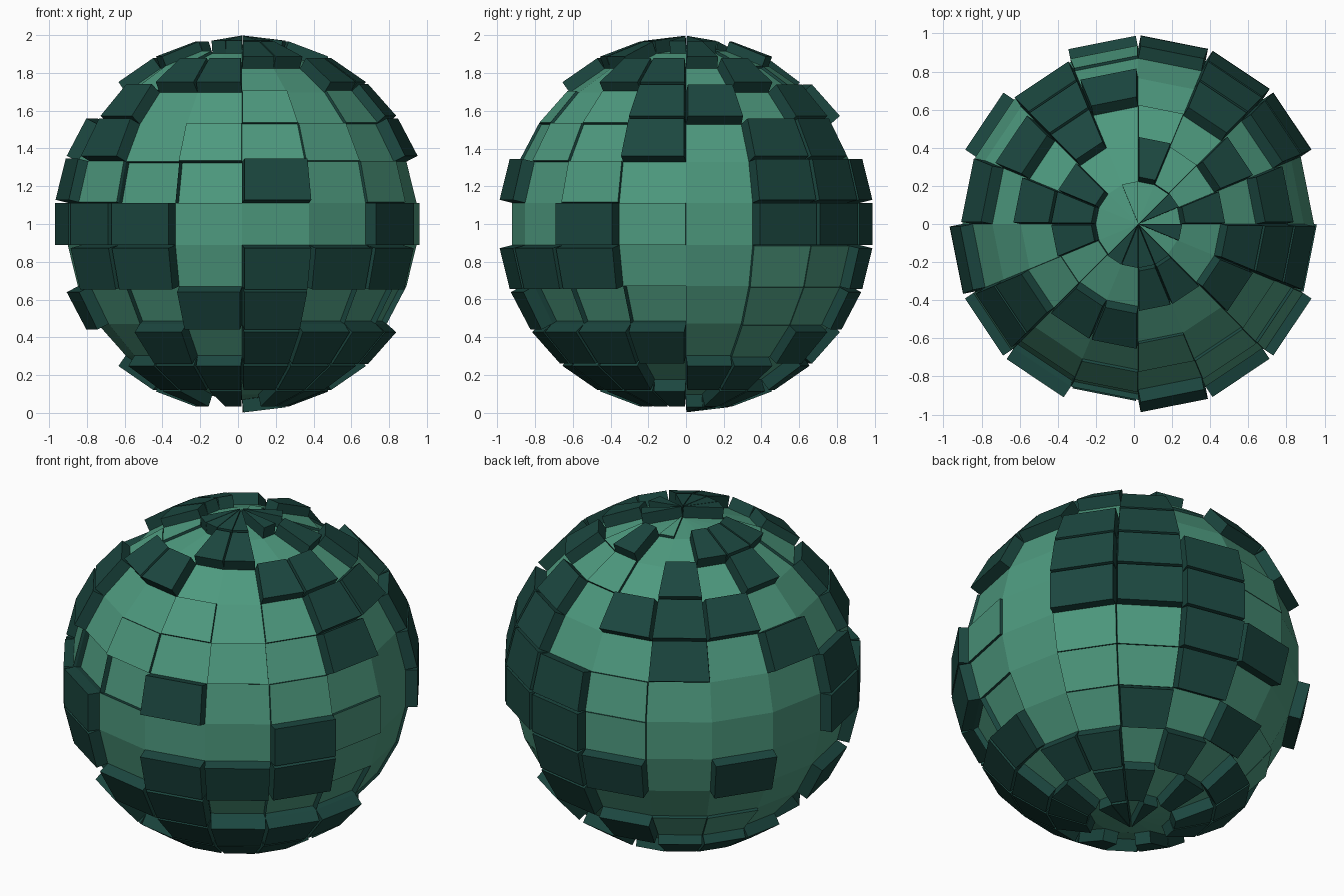
import bpy, bmesh, math

if "Cube" in bpy.data.objects:
    bpy.data.objects.remove(bpy.data.objects["Cube"])

R, SEG, RINGS = 0.93, 16, 13
HEIGHT = {"D": 0.068, "l": 0.015, "s": -0.03}
# Panel map, top ring to bottom ring, counter-clockwise from +x:
# L = flush light, l = slightly raised light, s = sunk light, D = raised dark block
PANELS = [
    "LDLLlLLLLLDDDDLD",
    "DLlDLLDDDlLLDDLL",
    "LDLlLDLDLlDDLLDD",
    "DLDLDDDLLDLLlLlD",
    "LDDLLDLDLDLlLlLD",
    "LDDDlLLLDlssDLlL",
    "LDDDlLLLDDDLLLDl",
    "LllDDLDLLDDLDDDL",
    "LllDLLLLDLsDDsss",
    "LlDLDllLLLDLDDDD",
    "DDLDLDDDLDDDDDDL",
    "LDDLDLDDLDLDLDDD",
    "DDLDLLLLLLLLLLLL",
]


def material(name, rgb):
    m = bpy.data.materials.new(name)
    m.diffuse_color = (*rgb, 1)
    m.use_nodes = True
    m.node_tree.nodes["Principled BSDF"].inputs["Base Color"].default_value = m.diffuse_color
    return m


def panel_kind(face):
    c = face.calc_center_median()
    col = int((math.atan2(c.y, c.x) % math.tau) / math.tau * SEG) % SEG
    polar = math.acos(max(-1, min(1, c.z / c.length)))
    return PANELS[min(RINGS - 1, int(polar / math.pi * RINGS))][col]


# Base sphere
bm = bmesh.new()
bmesh.ops.create_uvsphere(bm, u_segments=SEG, v_segments=RINGS, radius=R)
bm.normal_update()
groups = {kind: [] for kind in HEIGHT}
for f in bm.faces:
    kind = panel_kind(f)
    if kind in groups:
        groups[kind].append(f)

# Raised and sunk panels, each moved along its own normal with dark walls
for kind, faces in groups.items():
    caps = bmesh.ops.extrude_discrete_faces(bm, faces=faces)["faces"]
    for cap in caps:
        cap.normal_update()
        offset = cap.normal * HEIGHT[kind]
        for v in cap.verts:
            v.co += offset
        for e in cap.edges:
            for wall in e.link_faces:
                wall.material_index = 1
        cap.material_index = 1 if kind == "D" else 0

bmesh.ops.translate(bm, verts=bm.verts, vec=(0.022, 0, 1.0))
mesh = bpy.data.meshes.new("panelled_sphere")
bm.to_mesh(mesh)
bm.free()
mesh.materials.append(material("light_green", (0.075, 0.32, 0.21)))
mesh.materials.append(material("dark_green", (0.011, 0.062, 0.05)))
bpy.context.collection.objects.link(bpy.data.objects.new("panelled_sphere", mesh))
